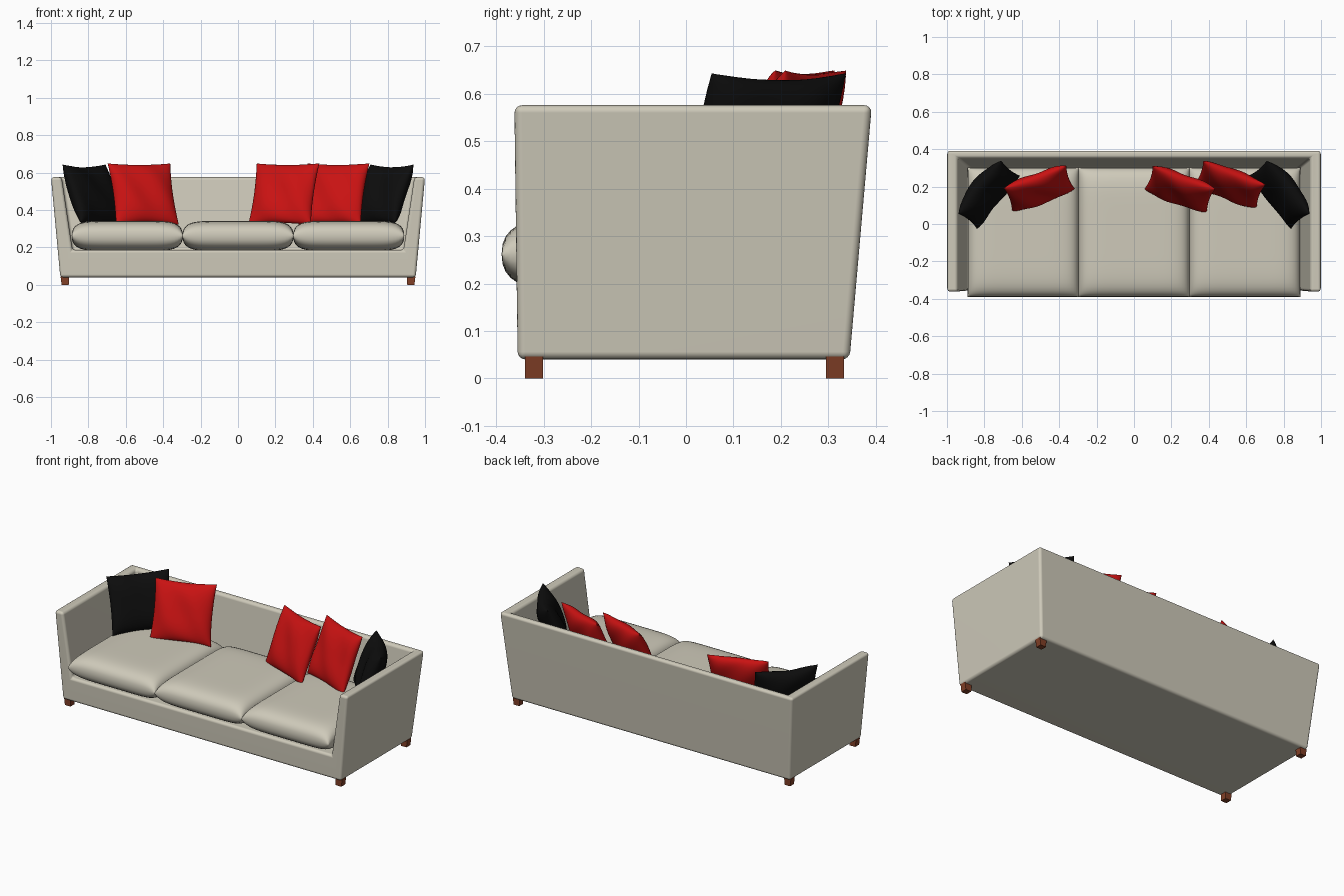
import bpy, bmesh, math
from math import radians, sin, pi

if "Cube" in bpy.data.objects:
    bpy.data.objects.remove(bpy.data.objects["Cube"])


def material(name, rgb):
    m = bpy.data.materials.new(name)
    m.diffuse_color = (*rgb, 1)
    m.use_nodes = True
    m.node_tree.nodes["Principled BSDF"].inputs["Base Color"].default_value = m.diffuse_color
    return m


cream = material("cream fabric", (0.62, 0.59, 0.49))
red = material("red fabric", (0.58, 0.006, 0.006))
black = material("black fabric", (0.004, 0.004, 0.004))
brown = material("brown wood", (0.22, 0.05, 0.02))


def finish(bm, name, mat, angle=40):
    bmesh.ops.recalc_face_normals(bm, faces=bm.faces)
    me = bpy.data.meshes.new(name)
    bm.to_mesh(me)
    bm.free()
    me.materials.append(mat)
    ob = bpy.data.objects.new(name, me)
    bpy.context.collection.objects.link(ob)
    bpy.ops.object.select_all(action='DESELECT')
    ob.select_set(True)
    bpy.context.view_layer.objects.active = ob
    bpy.ops.object.shade_smooth_by_angle(angle=radians(angle))
    return ob


def ring(bm, x, y0, y1, z):
    # corners: front left, front right, back right, back left
    return [bm.verts.new((a, b, z)) for a, b in ((-x, y0), (x, y0), (x, y1), (-x, y1))]


# Frame: flared base, arms and back as one open tub
bm = bmesh.new()
B = ring(bm, 0.95, -0.355, 0.345, 0.04)
T = ring(bm, 1.0, -0.362, 0.392, 0.576)
I = ring(bm, 0.943, -0.362, 0.352, 0.576)
F = ring(bm, 0.885, -0.357, 0.305, 0.187)
bm.faces.new(B)
bm.faces.new(F)
bm.faces.new((B[0], B[1], T[1], I[1], F[1], F[0], I[0], T[0]))
bm.faces.new((T[0], T[3], T[2], T[1], I[1], I[2], I[3], I[0]))
for a, b in ((1, 2), (2, 3), (3, 0)):
    bm.faces.new((B[a], B[b], T[b], T[a]))
    bm.faces.new((F[a], F[b], I[b], I[a]))
bmesh.ops.recalc_face_normals(bm, faces=bm.faces)
frame = finish(bm, "sofa_frame", cream)
bev = frame.modifiers.new("soft edges", 'BEVEL')
bev.width, bev.segments, bev.limit_method = 0.016, 4, 'ANGLE'
frame.modifiers.new("even shading", 'WEIGHTED_NORMAL')


def pad(name, mat, half, loc, rot, p, q, pinch=0.0, bend=0.0, wrinkle=0.0, n=28):
    """Stuffed pad: half = half width, thickness and height."""
    bm = bmesh.new()
    for side in (-1, 1):
        g = []
        for i in range(n + 1):
            u = sin((i / n - 0.5) * pi)
            row = []
            for j in range(n + 1):
                v = sin((j / n - 0.5) * pi)
                t = max(0, (1 - abs(u) ** p) * (1 - abs(v) ** p)) ** q
                y = side * half[1] * t - bend * (u * u - 0.4)
                y += wrinkle * t * sin(5 * u + 3 * v + loc[0] * 9)
                x = half[0] * u * (1 - pinch * (1 - v * v))
                z = half[2] * v * (1 - pinch * (1 - u * u))
                row.append(bm.verts.new((x, y, z)))
            g.append(row)
        for i in range(n):
            for j in range(n):
                bm.faces.new((g[i][j], g[i + 1][j], g[i + 1][j + 1], g[i][j + 1]))
    bmesh.ops.remove_doubles(bm, verts=bm.verts, dist=1e-5)
    ob = finish(bm, name, mat, 80)
    ob.location = loc
    ob.rotation_euler = [radians(r) for r in rot]


# Seat cushions
for k, x in enumerate((-0.592, 0, 0.592)):
    pad(f"seat_cushion_{k + 1}", cream, (0.297, 0.08, 0.345), (x, -0.044, 0.262),
        (-90, 0, 0), 7, 0.42)

# Red throw pillows
for k, (x, y, turn) in enumerate(((-0.507, 0.19, 20), (0.245, 0.187, -20), (0.513, 0.212, -21))):
    pad(f"red_pillow_{k + 1}", red, (0.178, 0.052, 0.176), (x, y, 0.486),
        (-22, 0, turn), 3, 0.5, pinch=0.06, wrinkle=0.006)

# Black corner pillows
for k, s in enumerate((-1, 1)):
    pad(f"black_pillow_{k + 1}", black, (0.182, 0.06, 0.168), (s * 0.785, 0.165, 0.482),
        (-22, 0, -s * 51), 3, 0.5, pinch=0.05, bend=0.025, wrinkle=0.005)

# Tapered wooden feet
for sx in (-1, 1):
    for name, y in (("front", -0.321), ("back", 0.314)):
        bm = bmesh.new()
        bmesh.ops.create_cube(bm, size=1)
        for v in bm.verts:
            top = v.co.z > 0
            v.co.x *= 0.046 if top else 0.038
            v.co.y *= 0.038
            v.co.z = 0.046 if top else 0.0
            v.co.x += sx * (0.926 if top else 0.924)
            v.co.y += y
        finish(bm, f"{name}_foot_{'left' if sx < 0 else 'right'}", brown, 30)
